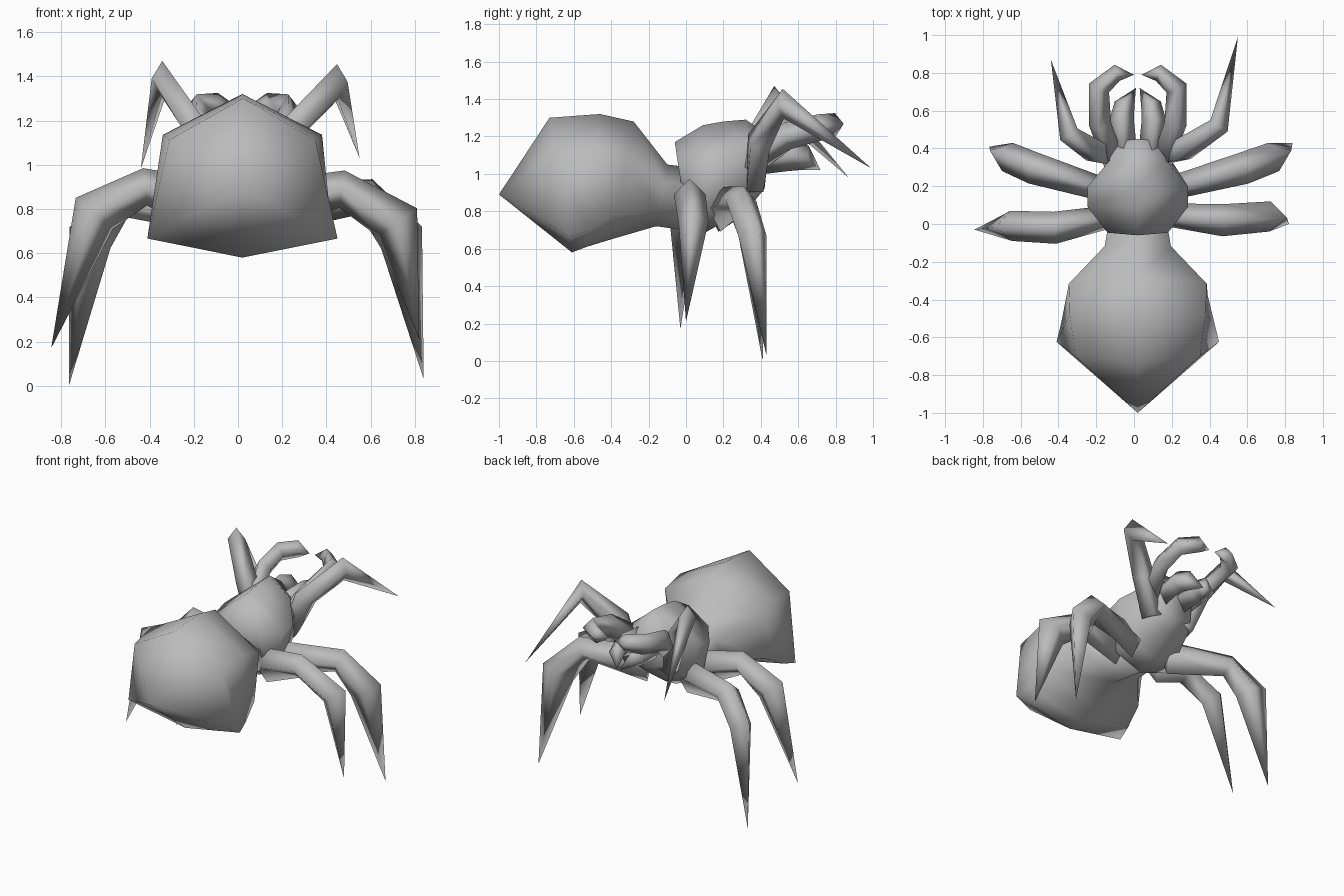
import bpy, bmesh
from mathutils import Vector
from math import cos, sin, pi

old = bpy.data.objects.get("Cube")
if old:
    bpy.data.objects.remove(old)

grey = bpy.data.materials.new("plain grey")
grey.use_nodes = True
COLOUR = (0.5, 0.5, 0.5, 1)
grey.diffuse_color = COLOUR
grey.node_tree.nodes["Principled BSDF"].inputs["Base Color"].default_value = COLOUR
MID = 0.02  # body centre line


def skin(name, rings):
    """Bridge rings into one smooth closed object; one-point rings make tips."""
    bm = bmesh.new()
    loops = [[bm.verts.new(p) for p in ring] for ring in rings]
    for a, b in zip(loops, loops[1:]):
        n = max(len(a), len(b))
        for i in range(n):
            j = (i + 1) % n
            if len(a) == 1:
                bm.faces.new((a[0], b[j], b[i]))
            elif len(b) == 1:
                bm.faces.new((a[i], a[j], b[0]))
            else:
                bm.faces.new((a[i], a[j], b[j], b[i]))
    for end in (loops[0], loops[-1]):
        if len(end) > 1:
            bm.faces.new(end)
    bmesh.ops.recalc_face_normals(bm, faces=bm.faces)
    for f in bm.faces:
        f.smooth = True
    mesh = bpy.data.meshes.new(name)
    bm.to_mesh(mesh)
    bm.free()
    mesh.materials.append(grey)
    obj = bpy.data.objects.new(name, mesh)
    bpy.context.collection.objects.link(obj)


def section(top, bottom, upper, lower, hi=0.74, lo=0.12):
    """Body section: ridge, two upper corners, two lower corners and keel."""
    t, b = Vector((MID, *top)), Vector((MID, *bottom))
    corners = [(upper, hi), (lower, lo)]
    right = [b.lerp(t, f) + Vector((w, 0, 0)) for w, f in corners]
    left = [b.lerp(t, f) - Vector((w, 0, 0)) for w, f in reversed(corners)]
    return [t, *right, b, *left]


def limb(name, path, sizes):
    """Ridged four-sided limb; sizes hold (in-plane, sideways) radii, ending in a point."""
    path = [Vector(p) for p in path]
    side = (path[-1] - path[0]).cross(Vector((0, 0, 1))).normalized()
    rings = []
    for i, (p, (ru, rs)) in enumerate(zip(path, sizes)):
        t = (path[i + 1] - p).normalized()
        if i:
            t = (t + (p - path[i - 1]).normalized()).normalized()
        s = (side - t * side.dot(t)).normalized()
        u = s.cross(t)
        rings.append([p + u * ru * cos(k * pi / 2) + s * rs * sin(k * pi / 2)
                      for k in range(4)])
    rings.append([path[-1]])
    skin(name, rings)


# Abdomen with its narrow waist
skin("abdomen", [
    [(MID, -1, 0.89)],
    section((-0.73, 1.30), (-0.61, 0.58), 0.33, 0.43),
    section((-0.46, 1.32), (-0.53, 0.61), 0.36, 0.405),
    section((-0.28, 1.28), (-0.40, 0.65), 0.365, 0.37, 0.7, 0.2),
    section((-0.10, 1.05), (-0.16, 0.72), 0.175, 0.175, 0.72, 0.25),
    section((0.06, 1.03), (0.06, 0.69), 0.145, 0.145, 0.7, 0.3),
])

# Thorax and head, broad and flat underneath
skin("thorax", [
    section((-0.06, 1.17), (-0.02, 0.90), 0.16, 0.14, 0.65, 0.2),
    section((0.09, 1.26), (0.09, 0.68), 0.265, 0.20, 0.62, 0.12),
    section((0.20, 1.28), (0.20, 0.74), 0.265, 0.20, 0.62, 0.12),
    section((0.32, 1.29), (0.37, 0.86), 0.15, 0.16, 0.7, 0.1),
    section((0.45, 1.20), (0.42, 0.92), 0.13, 0.13, 0.6, 0.15),
])

# Paired mouthparts
for word, s in (("left", 1), ("right", -1)):
    def sided(points):
        return [(MID + s * x, y, z) for x, y, z in points]

    limb(word + "_fang",
         sided([(0.07, 0.34, 1.08), (0.085, 0.55, 1.10), (0.07, 0.63, 1.085), (0.01, 0.72, 1.02)]),
         [(0.09, 0.07), (0.085, 0.065), (0.07, 0.055)])
    limb(word + "_feeler",
         sided([(0.12, 0.31, 1.04), (0.20, 0.53, 1.20), (0.205, 0.72, 1.25),
                (0.11, 0.80, 1.265), (0.02, 0.79, 1.26)]),
         [(0.075, 0.06), (0.075, 0.06), (0.07, 0.058), (0.06, 0.045)])

# Walking legs: planted tips differ a little on each side
LEG_SIZE = [(0.12, 0.06), (0.085, 0.085), (0.11, 0.08)]
LEGS = {
    "left_front_leg": [(0.16, 0.18, 0.81), (0.58, 0.295, 0.855), (0.74, 0.355, 0.67), (0.84, 0.43, 0.03)],
    "right_front_leg": [(-0.12, 0.17, 0.81), (-0.53, 0.295, 0.84), (-0.67, 0.355, 0.67), (-0.765, 0.41, 0.0)],
    "left_rear_leg": [(0.16, 0.05, 0.81), (0.47, 0.02, 0.89), (0.72, 0.04, 0.74), (0.82, 0.0, 0.21)],
    "right_rear_leg": [(-0.12, 0.04, 0.81), (-0.42, -0.02, 0.90), (-0.65, -0.01, 0.78), (-0.845, -0.03, 0.17)],
}
for name, path in LEGS.items():
    limb(name, path, LEG_SIZE)

# Raised forelegs
FORE_SIZE = [(0.06, 0.07), (0.08, 0.07), (0.08, 0.055)]
FORELEGS = {
    "left_raised_leg": [(0.15, 0.365, 0.92), (0.25, 0.39, 1.17), (0.45, 0.52, 1.375), (0.55, 0.99, 1.03)],
    "right_raised_leg": [(-0.11, 0.365, 0.92), (-0.20, 0.38, 1.18), (-0.345, 0.475, 1.39), (-0.44, 0.87, 0.98)],
}
for name, path in FORELEGS.items():
    limb(name, path, FORE_SIZE)
